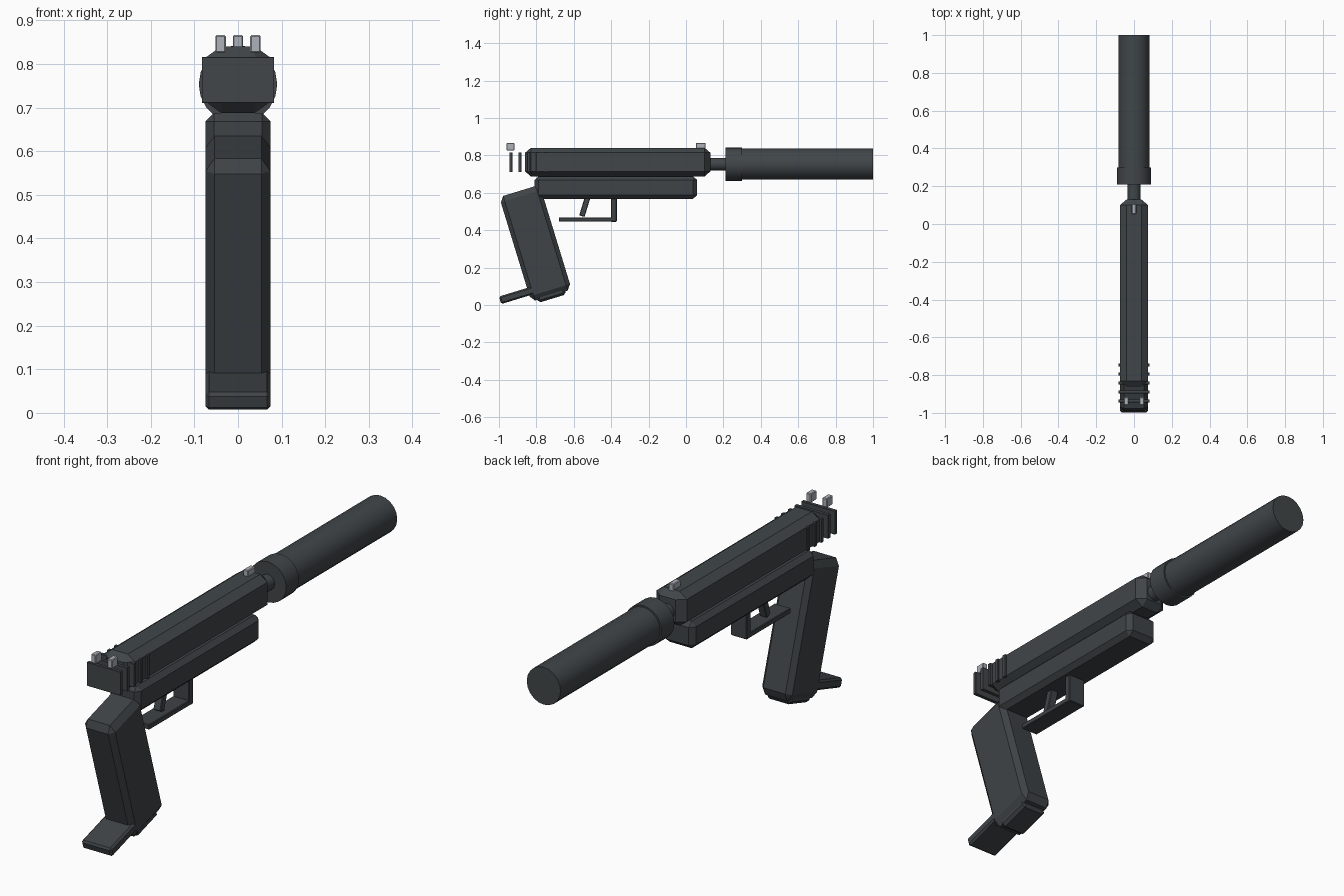
import bpy, bmesh
from math import radians
from mathutils import Matrix, Vector

cube = bpy.data.objects.get("Cube")
if cube:
    bpy.data.objects.remove(cube, do_unlink=True)


def material(name, rgb):
    m = bpy.data.materials.new(name)
    m.use_nodes = True
    color = (*rgb, 1)
    m.diffuse_color = color
    m.node_tree.nodes["Principled BSDF"].inputs["Base Color"].default_value = color
    return m


GUNMETAL = material("dark gunmetal", (0.052, 0.061, 0.066))
POLYMER = material("dark polymer", (0.049, 0.056, 0.061))
STEEL = material("light steel", (0.42, 0.44, 0.49))


def finish(name, bm, mat):
    bmesh.ops.recalc_face_normals(bm, faces=bm.faces)
    mesh = bpy.data.meshes.new(name)
    bm.to_mesh(mesh)
    bm.free()
    mesh.materials.append(mat)
    obj = bpy.data.objects.new(name, mesh)
    bpy.context.collection.objects.link(obj)
    return obj


def chamfer_box(name, center, size, cut, mat, tilt=0):
    """Box with its edges cut flat; cut is the chamfer along each axis."""
    bm = bmesh.new()
    half = Vector(size) / 2
    for sx in (-1, 1):
        for sy in (-1, 1):
            for sz in (-1, 1):
                for full in range(3):
                    p = [half[i] - (0 if i == full else cut[i]) for i in range(3)]
                    bm.verts.new((sx * p[0], sy * p[1], sz * p[2]))
    bmesh.ops.convex_hull(bm, input=bm.verts)
    bmesh.ops.dissolve_limit(bm, angle_limit=radians(1), verts=bm.verts, edges=bm.edges)
    bm.transform(Matrix.Translation(center) @ Matrix.Rotation(radians(tilt), 4, "X"))
    return finish(name, bm, mat)


def box(name, center, size, mat, tilt=0, cut=0.003):
    return chamfer_box(name, center, size, (cut,) * 3, mat, tilt)


def tube(name, y0, y1, radius, mat):
    """Cylinder along the bore line."""
    bm = bmesh.new()
    bmesh.ops.create_cone(bm, cap_ends=True, segments=20, radius1=radius,
                          radius2=radius, depth=y1 - y0)
    bm.transform(Matrix.Translation((0, (y0 + y1) / 2, 0.753))
                 @ Matrix.Rotation(radians(90), 4, "X"))
    obj = finish(name, bm, mat)
    bpy.ops.object.select_all(action="DESELECT")
    obj.select_set(True)
    bpy.context.view_layer.objects.active = obj
    bpy.ops.object.shade_smooth_by_angle(angle=radians(30))


# Upper and lower body
chamfer_box("slide", (0, -0.365, 0.764), (0.15, 0.99, 0.152), (0.036, 0.03, 0.026), GUNMETAL)
chamfer_box("frame", (0, -0.375, 0.628), (0.15, 0.87, 0.12), (0.02, 0.022, 0.02), POLYMER)

# Barrel and long muzzle tube
tube("barrel", 0.08, 0.24, 0.034, GUNMETAL)
tube("muzzle_collar", 0.21, 0.30, 0.09, GUNMETAL)
tube("muzzle_tube", 0.29, 1.0, 0.083, GUNMETAL)

# Thin grip ridges, continuing behind the slide
for i in range(5):
    box(f"ridge_{i + 1}", (0, -0.936 + 0.0475 * i, 0.763), (0.166, 0.016, 0.105), GUNMETAL, cut=0.001)

# Sights
for side, x in (("right", -0.04), ("left", 0.04)):
    box(f"rear_sight_{side}", (x, -0.938, 0.846), (0.024, 0.042, 0.04), STEEL)
box("front_sight", (0, 0.079, 0.848), (0.024, 0.052, 0.036), STEEL)

# Tilted grip with base plate and heel
chamfer_box("grip", (0, -0.805, 0.33), (0.148, 0.226, 0.585), (0.02, 0.022, 0.03), POLYMER, 17)
chamfer_box("grip_base", (0, -0.722, 0.058), (0.12, 0.155, 0.05), (0.012, 0.012, 0.012), POLYMER, 17)
chamfer_box("grip_heel", (0, -0.86, 0.066), (0.148, 0.28, 0.042), (0.008, 0.008, 0.008), POLYMER, 17)

# Trigger and its guard
box("trigger_guard_bar", (0, -0.525, 0.457), (0.08, 0.31, 0.023), POLYMER)
box("trigger_guard_post", (0, -0.385, 0.515), (0.08, 0.03, 0.14), POLYMER)
box("trigger", (0, -0.54, 0.53), (0.036, 0.03, 0.115), GUNMETAL, tilt=-17)
